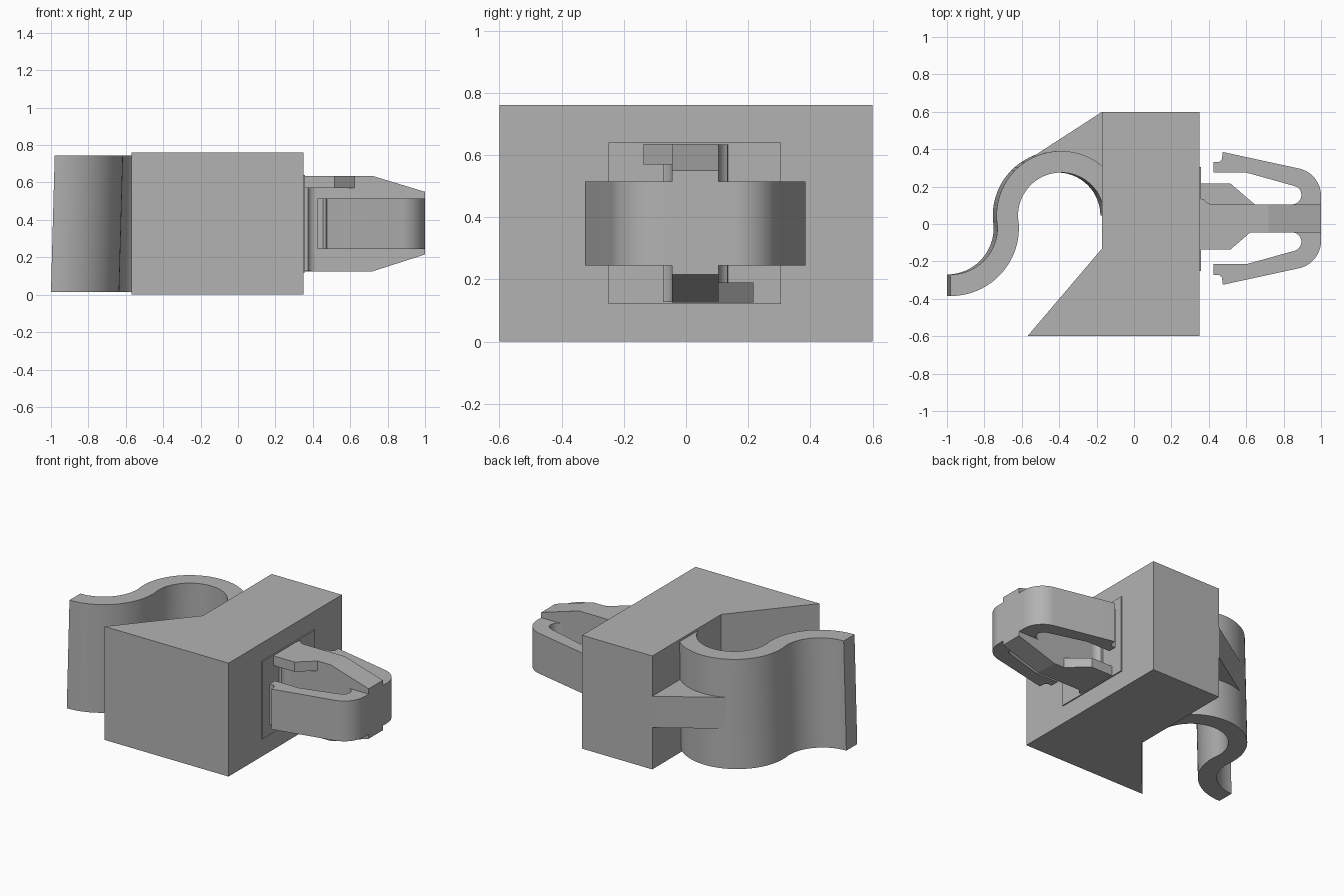
import bpy, bmesh
from math import sin, cos, radians

if "Cube" in bpy.data.objects:
    bpy.data.objects.remove(bpy.data.objects["Cube"], do_unlink=True)

GREY = (0.45, 0.45, 0.45, 1)
mat = bpy.data.materials.new("mid grey plastic")
mat.use_nodes = True
mat.diffuse_color = GREY
mat.node_tree.nodes["Principled BSDF"].inputs["Base Color"].default_value = GREY


def arc(cx, cy, r, a0, a1, n=24):
    """Points along a circular arc, angles in degrees."""
    steps = [radians(a0 + (a1 - a0) * i / n) for i in range(n + 1)]
    return [(cx + r * cos(a), cy + r * sin(a)) for a in steps]


def prism(name, pts, lo, hi, axis="z", smooth=False, lean=0):
    """Extrude a closed profile along z (xy profile) or y (xz profile)."""
    bm = bmesh.new()

    def place(p, h, shift):
        return (p[0] + shift, p[1], h) if axis == "z" else (p[0], h, p[1])

    a = [bm.verts.new(place(p, lo, -lean)) for p in pts]
    b = [bm.verts.new(place(p, hi, lean)) for p in pts]
    bm.faces.new(a)
    bm.faces.new(b)
    for i in range(len(pts)):
        j = (i + 1) % len(pts)
        bm.faces.new((a[i], a[j], b[j], b[i]))
    bmesh.ops.recalc_face_normals(bm, faces=bm.faces)
    mesh = bpy.data.meshes.new(name)
    bm.to_mesh(mesh)
    bm.free()
    mesh.materials.append(mat)
    ob = bpy.data.objects.new(name, mesh)
    bpy.context.collection.objects.link(ob)
    if smooth:
        bpy.ops.object.select_all(action="DESELECT")
        ob.select_set(True)
        bpy.context.view_layer.objects.active = ob
        bpy.ops.object.shade_smooth_by_angle(angle=radians(25))
    return ob


MID = 0.03  # centre line of the snap clip


def mirror(pts):
    return [(x, 2 * MID - y) for x, y in pts]


# Main block with slanted throat
prism("block", [(-0.57, -0.6), (0.35, -0.6), (0.35, 0.6), (-0.17, 0.6), (-0.17, -0.13)], 0, 0.76)

# S-shaped hook: large ring arc flowing into a reversed lip arc
outer = arc(-0.4, 0.045, 0.345, 0, 186.3, 48) + arc(-0.99, -0.02, 0.25, 6.3, -90)[1:]
inner = arc(-0.4, 0.045, 0.23, 0, 186.3, 48) + arc(-0.99, -0.02, 0.365, 6.3, -90)[1:]
prism("hook", outer + inner[::-1], 0.015, 0.745, smooth=True, lean=0.01)

# Gusset bracing the hook against the block
prism("hook_gusset", [(-0.17, 0.6), (-0.58, 0.335), (-0.4, 0.33), (-0.12, 0.3), (-0.12, 0.57)], 0.28, 0.49)

# Snap clip: pad, tapered web and side tabs
prism("clip_pad", [(0.34, -0.25), (0.358, -0.25), (0.358, 0.305), (0.34, 0.305)], 0.12, 0.64)
prism("clip_web", [(0.34, 0.125), (0.72, 0.125), (1, 0.215), (1, 0.55), (0.72, 0.635), (0.34, 0.635)],
      MID - 0.075, MID + 0.075, axis="y")
tab = [(0.345, 0.08), (0.345, 0.217), (0.515, 0.217), (0.645, 0.105), (0.645, 0.08)]
prism("lower_tab", tab, 0.125, 0.19)
prism("upper_tab", [(x, y + 0.02) for x, y in mirror(tab)], 0.57, 0.635)

# Fillets at the root of the web
fillet = [(0.345, 0.1), (0.345, 0.135)] + arc(0.42, 0.155, 0.05, 205, 270, 8) + [(0.42, 0.1)]
prism("root_fillet_left", fillet, 0.127, 0.633, smooth=True)
prism("root_fillet_right", mirror(fillet), 0.127, 0.633, smooth=True)

# Pair of springy barbed arms folded back from the nose
arm = ([(1, 0.095)] + arc(0.85, 0.15, 0.15, 0, 77.8)
       + [(0.475, 0.385), (0.47, 0.345), (0.455, 0.332), (0.425, 0.332), (0.425, 0.275), (0.6, 0.275)]
       + arc(0.845, 0.155, 0.05, 77, -90, 16) + [(0.845, 0.095)])
prism("left_arm", arm, 0.245, 0.515, smooth=True)
prism("right_arm", mirror(arm), 0.245, 0.515, smooth=True)
